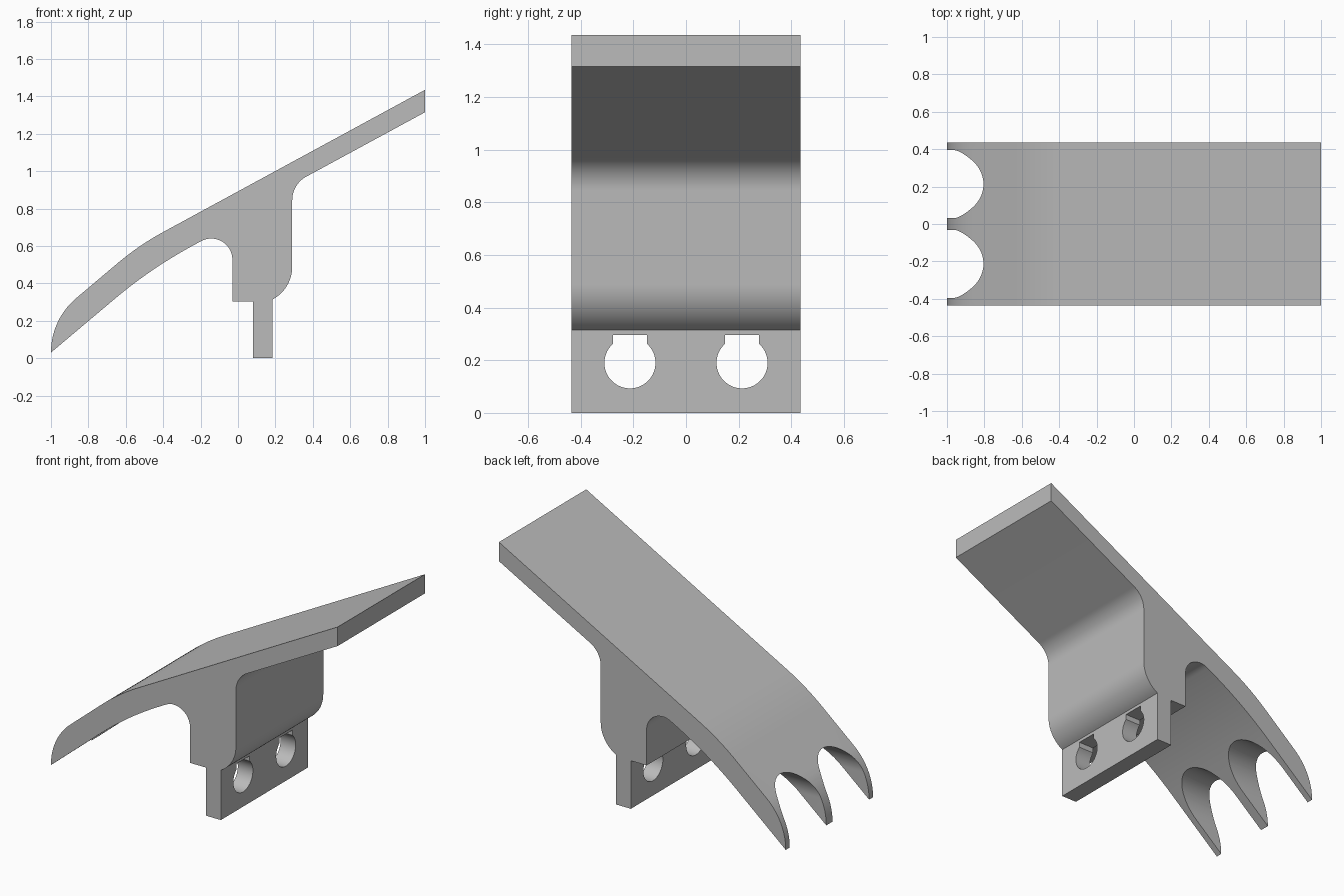
import bpy, bmesh, math
from mathutils import Vector

cube = bpy.data.objects.get("Cube")
if cube:
    bpy.data.objects.remove(cube, do_unlink=True)

HALF_WIDTH = 0.435
HOLE_Y, HOLE_Z = 0.213, 0.19


def arc(cx, cz, r, a0, a1, n=16):
    """Points on a circle between two angles in degrees."""
    angles = [math.radians(a0 + (a1 - a0) * i / n) for i in range(n + 1)]
    return [(cx + r * math.cos(a), cz + r * math.sin(a)) for a in angles]


def fillet(before, corner, after, t, n=14):
    """Circular rounding of a corner, with tangent length t."""
    c = Vector(corner)
    u = (Vector(before) - c).normalized()
    v = (Vector(after) - c).normalized()
    p, q = c + u * t, c + v * t
    w = math.sin(u.angle(v) / 2)
    pts = []
    for i in range(n + 1):
        s = i / n
        a, b, d = (1 - s) ** 2, 2 * s * (1 - s) * w, s * s
        pts.append(tuple((p * a + c * b + q * d) / (a + b + d)))
    return pts


def prism(name, pts, axis, lo, hi):
    """Extrude a 2D outline along x or y."""
    bm = bmesh.new()
    place = (lambda p, d: (d, p[0], p[1])) if axis == "x" else (lambda p, d: (p[0], d, p[1]))
    face = bm.faces.new([bm.verts.new(place(p, lo)) for p in pts])
    ext = bmesh.ops.extrude_face_region(bm, geom=[face])
    shift = Vector(place((0, 0), hi - lo))
    bmesh.ops.translate(bm, vec=shift, verts=[g for g in ext["geom"] if isinstance(g, bmesh.types.BMVert)])
    bmesh.ops.recalc_face_normals(bm, faces=bm.faces)
    mesh = bpy.data.meshes.new(name)
    bm.to_mesh(mesh)
    bm.free()
    obj = bpy.data.objects.new(name, mesh)
    bpy.context.collection.objects.link(obj)
    return obj


# Side outline: corners with a rounding tangent length (zero is sharp)
corners = [
    ((1, 1.435), 0), ((-0.53, 0.604), 0.15), ((-1, 0.207), 0.176),
    ((-1, 0.03), 0), ((-0.467, 0.479), 0.25), ((-0.03, 0.717), 0.19),
    ((-0.03, 0.303), 0), ((0.08, 0.303), 0), ((0.08, 0), 0), ((0.185, 0), 0),
    ((0.185, 0.31), 0), ((0.29, 0.49), 0), ((0.29, 0.93), 0.085), ((1, 1.315), 0),
]
outline = []
for i, (p, t) in enumerate(corners):
    if t:
        outline += fillet(corners[i - 1][0], p, corners[(i + 1) % len(corners)][0], t)
    elif p == (0.185, 0.31):
        # rounded heel of the post, above the mounting plate
        outline += arc(0.09, 0.49, 0.2, -61.6, 0)[:-1]
    else:
        outline.append(p)
bracket = prism("bracket", outline, "y", -HALF_WIDTH, HALF_WIDTH)

# Keyholes in the mounting plate and arched notches in the blade tip
cutters = []
for y in (-HOLE_Y, HOLE_Y):
    a = math.degrees(math.acos(0.065 / 0.097))
    keyhole = [(y + 0.065, 0.295), (y - 0.065, 0.295)] + arc(y, HOLE_Z, 0.097, 180 - a, 360 + a, 40)
    cutters.append(prism("keyhole_cutter", keyhole, "x", 0.03, 0.235))
    notch = [(y - 0.182, -0.1), (y + 0.182, -0.1)] + arc(y, HOLE_Z, 0.182, 0, 180, 40)
    cutters.append(prism("notch_cutter", notch, "x", -1.2, -0.3))
for c in cutters:
    c.hide_render = True
    mod = bracket.modifiers.new("cut", "BOOLEAN")
    mod.operation = "DIFFERENCE"
    mod.solver = "EXACT"
    mod.object = c

# Bake the cuts and drop the cutters
bpy.context.view_layer.update()
baked = bpy.data.meshes.new_from_object(bracket.evaluated_get(bpy.context.evaluated_depsgraph_get()))
bracket.modifiers.clear()
bracket.data = baked
for c in cutters:
    bpy.data.objects.remove(c, do_unlink=True)

# Plain grey finish
grey = bpy.data.materials.new("plain_grey")
grey.use_nodes = True
colour = (0.5, 0.5, 0.5, 1)
grey.diffuse_color = colour
grey.node_tree.nodes["Principled BSDF"].inputs["Base Color"].default_value = colour
bracket.data.materials.clear()
bracket.data.materials.append(grey)

bpy.ops.object.select_all(action="DESELECT")
bracket.select_set(True)
bpy.context.view_layer.objects.active = bracket
bpy.ops.object.shade_smooth_by_angle(angle=math.radians(25))
